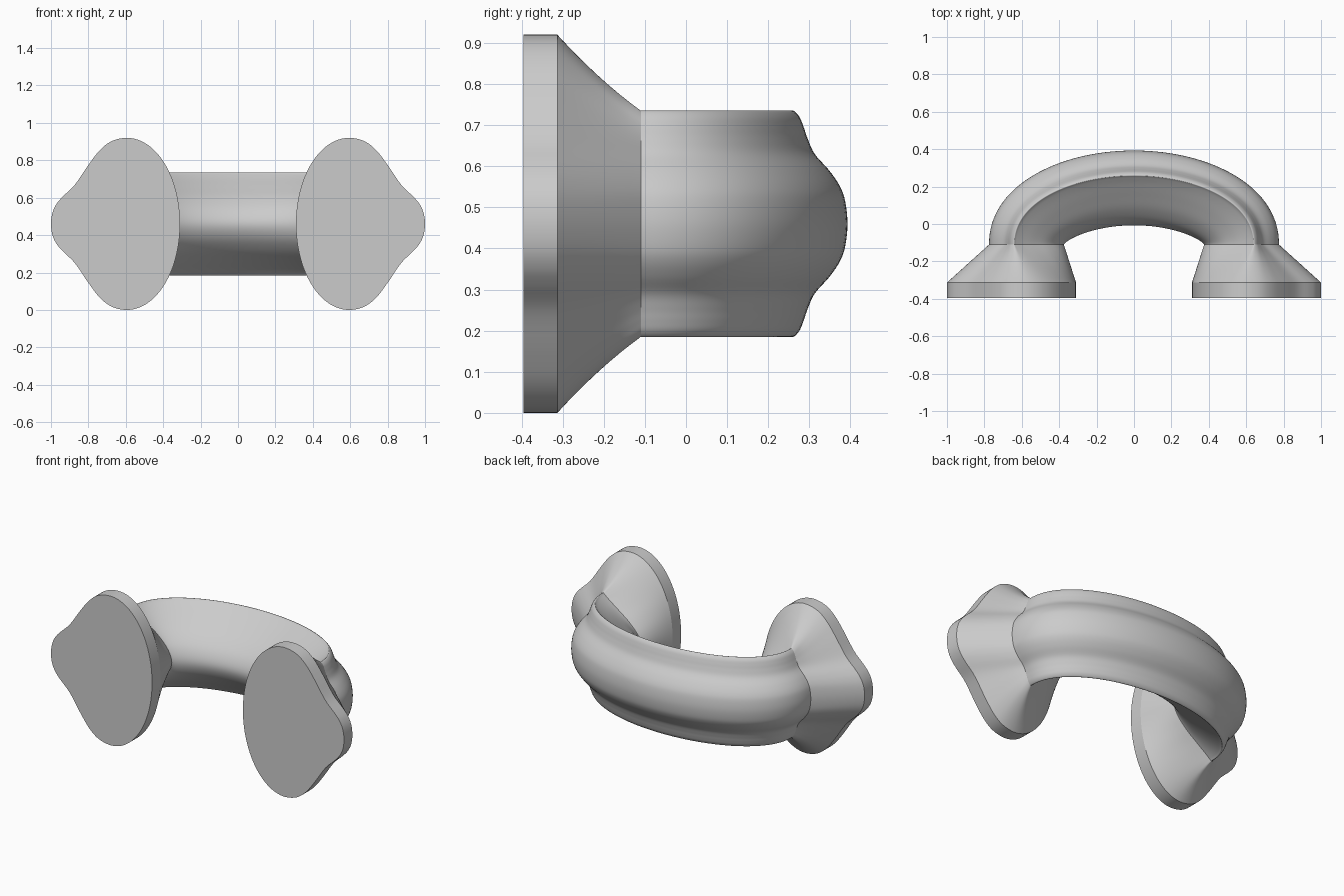
import bpy, bmesh, math
from mathutils import Vector

if "Cube" in bpy.data.objects:
    bpy.data.objects.remove(bpy.data.objects["Cube"])

MID_Z = 0.46
SEAM_Y, RIM_Y, BACK_Y = -0.11, -0.313, -0.395

grey = bpy.data.materials.new("satin grey")
grey.use_nodes = True
colour = (0.6, 0.6, 0.6, 1)
grey.diffuse_color = colour
grey.node_tree.nodes["Principled BSDF"].inputs["Base Color"].default_value = colour


def section(half):
    """Mirror half an outline of (depth, height) points and round it off."""
    pts = [Vector(p) for p in half + [(d, -h) for d, h in half[-2:0:-1]]]
    n, out = len(pts), []
    for i in range(n):
        p, q, r, s = (pts[(i + k) % n] for k in (-1, 0, 1, 2))
        for k in range(5):
            t = k / 5
            out.append(0.5 * (2 * q + (r - p) * t + (2 * p - 5 * q + 4 * r - s) * t ** 2
                              + (3 * q - p - 3 * r + s) * t ** 3))
    return out


# Grip outline: wedge with a rounded nose inside, crest, then a bell shape outside
grip = section([(0, 0), (0.025, 0.071), (0.085, 0.137), (0.16, 0.194), (0.222, 0.239),
                (0.256, 0.266), (0.268, 0.275), (0.283, 0.26), (0.293, 0.236),
                (0.303, 0.207), (0.32, 0.17), (0.356, 0.129), (0.381, 0.092),
                (0.394, 0.056), (0.4, 0)])

# Foot outline: half ellipse inside, bell shape outside
foot = section([(0.285 * (1 - math.cos(i * math.pi / 12)), 0.46 * math.sin(i * math.pi / 12))
                for i in range(7)]
               + [(0.364, 0.443), (0.428, 0.395), (0.49, 0.315), (0.562, 0.21),
                  (0.626, 0.147), (0.66, 0.107), (0.682, 0.06), (0.69, 0)])


def loft(name, rings, sharp_angle, cap=False):
    bm = bmesh.new()
    rows = [[bm.verts.new(p) for p in ring] for ring in rings]
    for a, b in zip(rows, rows[1:]):
        for i in range(len(a)):
            j = (i + 1) % len(a)
            bm.faces.new((a[i], a[j], b[j], b[i]))
    if cap:
        bm.faces.new(rows[0])
    bmesh.ops.recalc_face_normals(bm, faces=bm.faces)
    mesh = bpy.data.meshes.new(name)
    bm.to_mesh(mesh)
    bm.free()
    mesh.materials.append(grey)
    obj = bpy.data.objects.new(name, mesh)
    bpy.context.collection.objects.link(obj)
    bpy.ops.object.select_all(action="DESELECT")
    obj.select_set(True)
    bpy.context.view_layer.objects.active = obj
    bpy.ops.object.shade_smooth_by_angle(angle=math.radians(sharp_angle))


# Grip: each outline point sweeps an arch, shallow inside and full outside
STEPS = 64


def arch_ring(k):
    angle = math.pi * k / STEPS
    ring = []
    for d, h in grip:
        fullness = 1.5 - 0.57 * min(1, d / 0.25)
        rise = max(0, math.sin(angle)) ** fullness
        ring.append(((0.375 + d) * math.cos(angle), SEAM_Y + (0.103 + d) * rise, MID_Z + h))
    return ring


loft("grip_arch", [arch_ring(k) for k in range(STEPS + 1)], 45)


# Feet: straight rim, then a flare blending into the grip outline
def foot_rings(side):
    rings = [[(side * (0.31 + d), BACK_Y, MID_Z + h) for d, h in foot]]
    for k in range(9):
        t = k / 8
        sag = t + 0.2 * t * (1 - t)
        ring = []
        for f, g in zip(foot, grip):
            x = 0.31 + f.x + (0.065 + g.x - f.x) * t
            ring.append((side * x, RIM_Y + (SEAM_Y - RIM_Y) * t,
                         MID_Z + f.y + (g.y - f.y) * sag))
        rings.append(ring)
    return rings


for side, name in ((1, "left_foot"), (-1, "right_foot")):
    loft(name, foot_rings(side), 17, cap=True)
